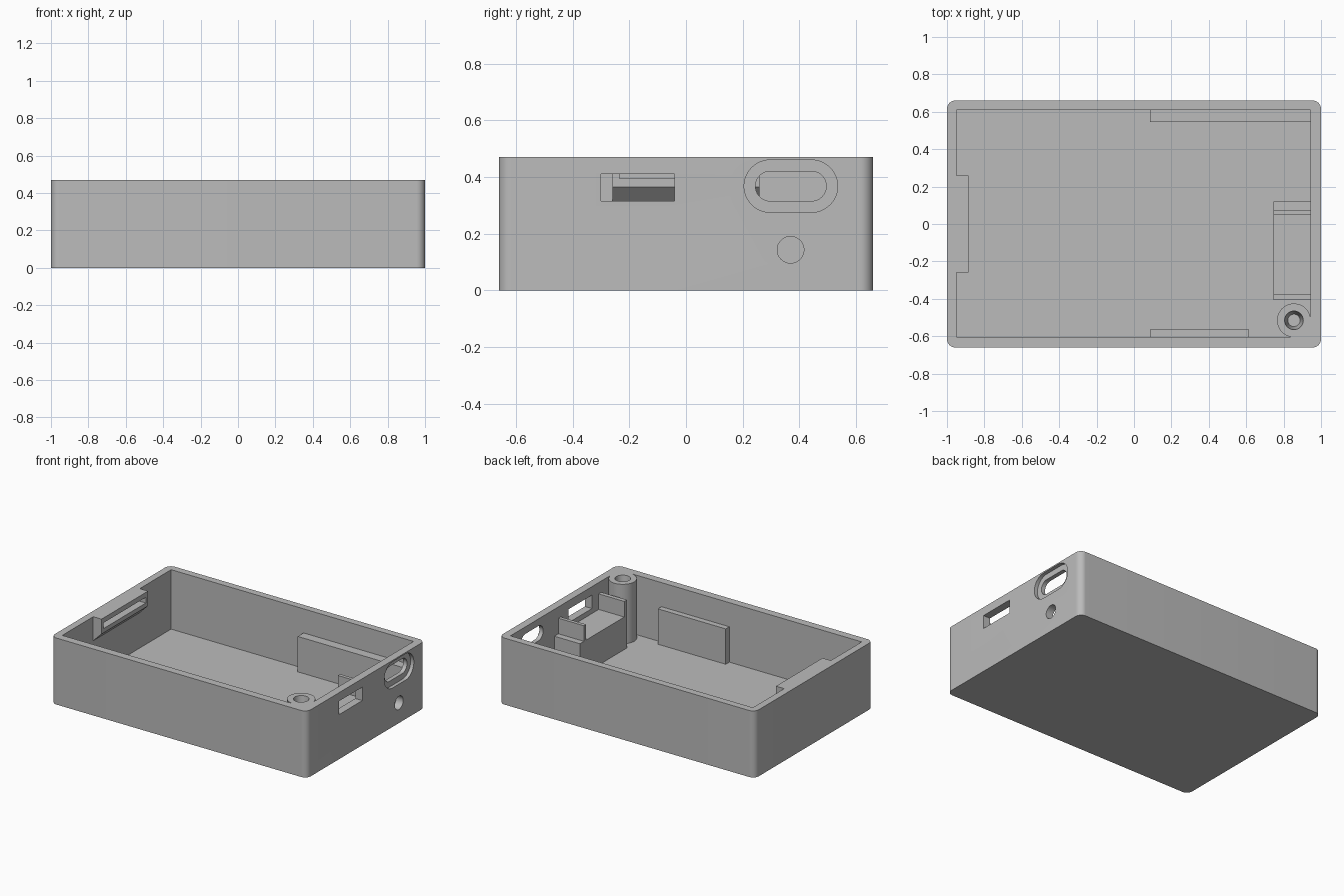
import bpy, bmesh, math
from mathutils import Matrix, Vector

if "Cube" in bpy.data.objects:
    bpy.data.objects.remove(bpy.data.objects["Cube"])

grey = bpy.data.materials.new("matte grey plastic")
grey.use_nodes = True
colour = (0.5, 0.5, 0.5, 1)
grey.diffuse_color = colour
grey.node_tree.nodes["Principled BSDF"].inputs["Base Color"].default_value = colour

WALL_TOP, FLOOR = 0.47, 0.05
IN_L, IN_R, IN_F, IN_B = -0.95, 0.945, -0.605, 0.61


def finish(name, bm):
    bmesh.ops.recalc_face_normals(bm, faces=bm.faces)
    mesh = bpy.data.meshes.new(name)
    bm.to_mesh(mesh)
    bm.free()
    mesh.materials.append(grey)
    obj = bpy.data.objects.new(name, mesh)
    bpy.context.collection.objects.link(obj)
    return obj


def prism(name, points, direction):
    """Extrude a closed outline of 3D points along a direction."""
    bm = bmesh.new()
    face = bm.faces.new([bm.verts.new(p) for p in points])
    out = bmesh.ops.extrude_face_region(bm, geom=[face])
    moved = [v for v in out["geom"] if isinstance(v, bmesh.types.BMVert)]
    bmesh.ops.translate(bm, verts=moved, vec=Vector(direction))
    return finish(name, bm)


def box(name, x, y, z):
    outline = [(x[0], y[0], z[0]), (x[1], y[0], z[0]), (x[1], y[1], z[0]), (x[0], y[1], z[0])]
    return prism(name, outline, (0, 0, z[1] - z[0]))


def rounded(a, b, r, steps=12):
    """Rounded rectangle between two opposite corners."""
    pts = []
    corners = [(b[0] - r, b[1] - r), (a[0] + r, b[1] - r), (a[0] + r, a[1] + r), (b[0] - r, a[1] + r)]
    for q, (cx, cy) in enumerate(corners):
        for i in range(steps + 1):
            t = (q + i / steps) * math.pi / 2
            p = (cx + r * math.cos(t), cy + r * math.sin(t))
            if not pts or math.dist(p, pts[-1]) > 1e-5:
                pts.append(p)
    if math.dist(pts[0], pts[-1]) < 1e-5:
        pts.pop()
    return pts


def side_cutter(name, a, b, r, x0, x1):
    return prism(name, [(x0, y, z) for y, z in rounded(a, b, r)], (x1 - x0, 0, 0))


def apply_boolean(target, other, operation):
    mod = target.modifiers.new(operation.title(), "BOOLEAN")
    mod.operation, mod.solver, mod.object = operation, "EXACT", other
    bpy.context.view_layer.update()
    graph = bpy.context.evaluated_depsgraph_get()
    mesh = bpy.data.meshes.new_from_object(target.evaluated_get(graph))
    target.modifiers.clear()
    target.data = mesh
    bpy.data.objects.remove(other)


# Rounded tray with a rectangular cavity
tray = prism("enclosure_tray", [(x, y, 0) for x, y in rounded((-1, -0.66), (1, 0.66), 0.045)], (0, 0, WALL_TOP))
apply_boolean(tray, box("cavity", (IN_L, IN_R), (IN_F, IN_B), (FLOOR, 0.6)), "DIFFERENCE")

# Screw post blended into the front right corner
px, py, pr = 0.855, -0.515, 0.09
arc = [math.pi * 1.5 * i / 36 for i in range(37)]
post_outline = [(px + pr * math.cos(t), py + pr * math.sin(t), 0.02) for t in arc]
post_outline += [(px, IN_F - 0.02, 0.02), (IN_R + 0.02, IN_F - 0.02, 0.02), (IN_R + 0.02, py, 0.02)]
apply_boolean(tray, prism("post", post_outline, (0, 0, WALL_TOP - 0.02)), "UNION")

# Snap ledge with a sloping underside
ledge_profile = [(-0.97, WALL_TOP), (-0.885, WALL_TOP), (-0.885, 0.365), (IN_L, 0.3), (-0.97, 0.3)]
apply_boolean(tray, prism("ledge", [(x, -0.26, z) for x, z in ledge_profile], (0, 0.52, 0)), "UNION")

# Ledge groove and the openings of the right wall
cutters = [
    box("groove", (-0.94, -0.8), (-0.235, 0.235), (0.395, 0.435)),
    box("switch_slot", (0.9, 1.1), (-0.30, -0.04), (0.315, 0.41)),
    side_cutter("port_recess", (0.205, 0.275), (0.535, 0.46), 0.0925, 0.975, 1.1),
    side_cutter("port_hole", (0.245, 0.315), (0.495, 0.42), 0.0525, 0.9, 1.1),
    side_cutter("round_hole", (0.322, 0.096), (0.416, 0.19), 0.047, 0.9, 1.1),
]

# Tapered screw hole
bm = bmesh.new()
bmesh.ops.create_cone(bm, cap_ends=True, segments=40, radius1=0.033, radius2=0.0505, depth=0.16,
                      matrix=Matrix.Translation((px, py, WALL_TOP - 0.075)))
cutters.append(finish("screw_hole", bm))
for cutter in cutters:
    apply_boolean(tray, cutter, "DIFFERENCE")

# Smooth the round walls and keep the corners sharp
bpy.context.view_layer.objects.active = tray
tray.select_set(True)
bpy.ops.object.shade_smooth_by_angle(angle=math.radians(30))

# Retaining ribs on the long walls
box("back_rib", (0.085, IN_R), (0.545, IN_B), (FLOOR, 0.30))
box("front_rib", (0.085, 0.615), (IN_F, -0.565), (FLOOR, 0.30))

# Switch shelf with two upright tabs
shelf_x, shelf_top = (0.745, IN_R), 0.28
box("switch_shelf", shelf_x, (-0.405, 0.12), (FLOOR, shelf_top))
for name, y in (("back_shelf_tab", (0.05, 0.075)), ("front_shelf_tab", (-0.405, -0.375))):
    box(name, shelf_x, y, (shelf_top, 0.39))
